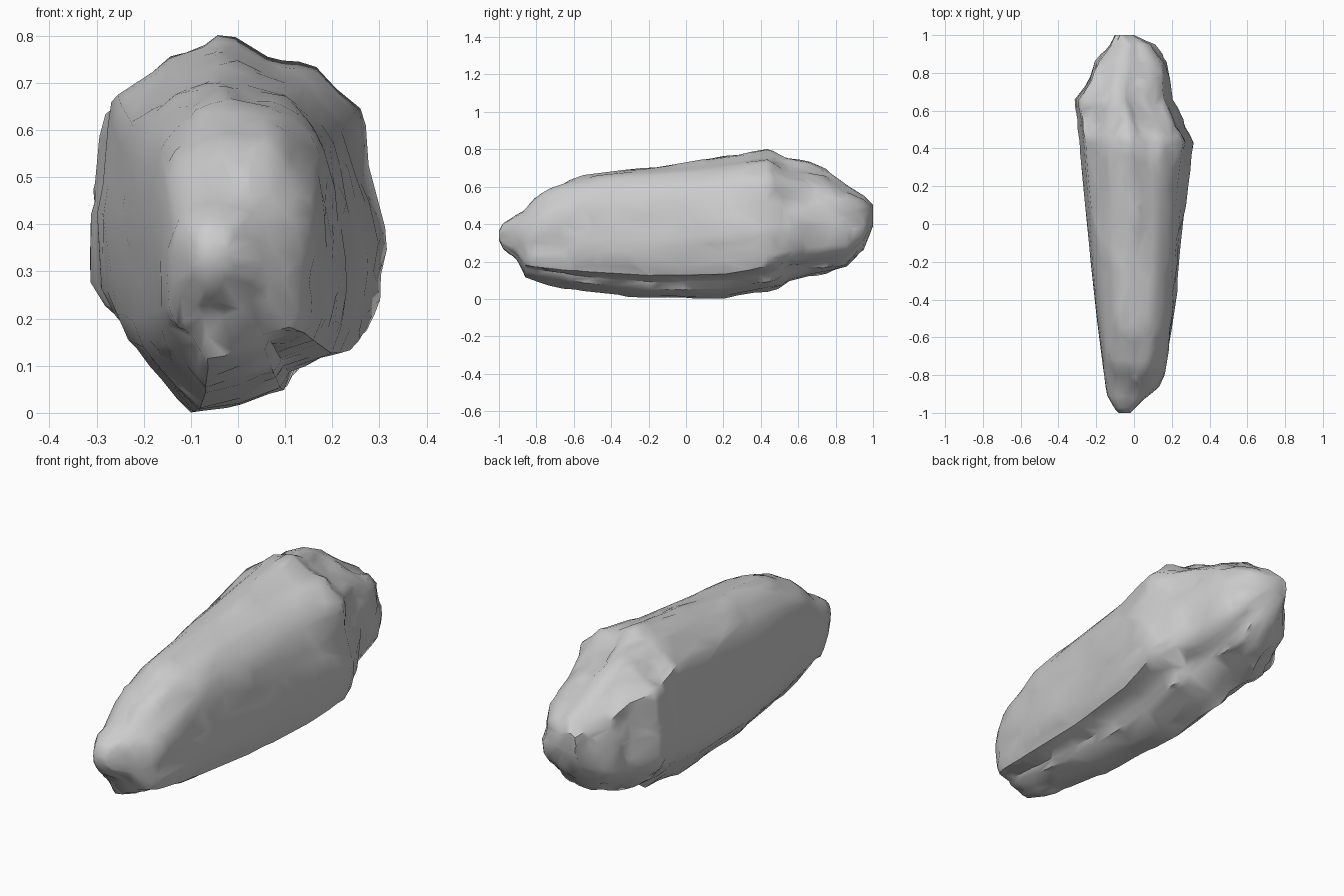
import bpy
import bmesh
import math
from mathutils import Vector, noise

default_cube = bpy.data.objects.get("Cube")
if default_cube:
    bpy.data.objects.remove(default_cube, do_unlink=True)

# Stations along the boulder: y, left edge, right edge, underside, crest
STATIONS = [
    (-1, -.08, -.02, .32, .37), (-.98, -.1, 0, .28, .41),
    (-.91, -.14, .07, .22, .46), (-.86, -.15, .13, .13, .49),
    (-.8, -.16, .16, .11, .55), (-.74, -.17, .17, .09, .6),
    (-.55, -.19, .2, .05, .67), (-.2, -.23, .24, .01, .71),
    (.2, -.27, .28, .01, .77), (.45, -.29, .32, .06, .81),
    (.49, -.3, .28, .07, .79), (.55, -.3, .26, .1, .76),
    (.65, -.32, .21, .12, .74), (.76, -.24, .19, .15, .69),
    (.86, -.21, .17, .18, .62), (.95, -.13, .11, .27, .56),
    (1, -.1, 0, .4, .51),
]

# Cross-section of the broad rear in the unit square, clockwise from the crest
PROFILE = [
    (-.19, 1), (0, .97), (.16, .87), (.48, .79), (.8, .6), (.88, .25),
    (1, -.1), (.95, -.48), (.84, -.66), (.43, -.76), (.36, -.86), (0, -.96),
    (-.38, -1), (-.7, -.75), (-.87, -.6), (-.96, -.45), (-1, 0),
    (-.94, .25), (-.9, .67), (-.65, .8), (-.48, .92),
]
RINGS = 70
PER_SIDE = 3


def station_at(y):
    """Interpolate the outline between two neighbouring stations."""
    for first, second in zip(STATIONS, STATIONS[1:]):
        if y <= second[0]:
            t = (y - first[0]) / (second[0] - first[0])
            return [a + (b - a) * t for a, b in zip(first, second)][1:]
    return STATIONS[-1][1:]


def fine_profile():
    """Subdivide the cross-section evenly along each of its sides."""
    points = []
    for start, end in zip(PROFILE, PROFILE[1:] + PROFILE[:1]):
        for step in range(PER_SIDE):
            points.append(Vector(start).lerp(Vector(end), step / PER_SIDE))
    return points


def rounded(corner, y):
    """Round the upper half toward the nose; the lower half keeps its ledge."""
    power = 2.5
    reach = abs(corner.x) ** power + abs(corner.y) ** power
    oval = corner / reach ** (1 / power)
    softness = min(.8, max(0, (.5 - y) / .9))
    # Fade the rounding out around the widest line
    softness *= min(1, max(0, corner.y + .3) / .4)
    return corner.lerp(oval, softness)


def weather(point, centre, u):
    """Push the surface in or out: soft dents plus chipped ledges."""
    outward = point - centre
    size = outward.length
    broad = noise.noise(Vector((point.x * 5, point.y * 3, point.z * 5)))
    chip = noise.noise(Vector((point.x * 9, point.y * 4, point.z * 9 + 7)))
    amount = .016 * broad + (.006 if chip > .1 else -.004)
    # Both ends are rough, the long middle is calm
    if -.65 < point.y < .4:
        amount *= .5
    # The cleaved side is almost flat
    if u < -.85 and point.y < .6:
        amount *= .3
    return point + outward.normalized() * amount * min(1, size / .2)


def build_boulder():
    bm = bmesh.new()
    profile = fine_profile()
    rings = []
    for i in range(RINGS + 1):
        # Rings crowd together toward both tips
        y = -math.cos(math.pi * i / RINGS)
        left, right, low, high = station_at(y)
        centre = Vector(((left + right) / 2, y, (low + high) / 2))
        ring = []
        for corner in profile:
            u, v = rounded(corner, y)
            offset = Vector((u * (right - left) / 2, 0, v * (high - low) / 2))
            ring.append(bm.verts.new(weather(centre + offset, centre, u)))
        rings.append(ring)

    # Skin between rings and close both tips
    for ring, following in zip(rings, rings[1:]):
        for j in range(len(ring)):
            k = (j + 1) % len(ring)
            bm.faces.new((ring[j], ring[k], following[k], following[j]))
    bm.faces.new(rings[0])
    bm.faces.new(rings[-1])
    bmesh.ops.recalc_face_normals(bm, faces=bm.faces[:])

    # Rest the stone on the ground
    lowest = min(vert.co.z for vert in bm.verts)
    bmesh.ops.translate(bm, verts=bm.verts[:], vec=(0, 0, -lowest))

    mesh = bpy.data.meshes.new("boulder")
    bm.to_mesh(mesh)
    bm.free()
    stone_object = bpy.data.objects.new("boulder", mesh)
    bpy.context.collection.objects.link(stone_object)
    return stone_object


# Plain stone colour
stone = bpy.data.materials.new("stone grey")
stone.use_nodes = True
grey = (.6, .6, .6, 1)
stone.diffuse_color = grey
stone.node_tree.nodes["Principled BSDF"].inputs["Base Color"].default_value = grey

boulder = build_boulder()
boulder.data.materials.append(stone)

# Reduce to irregular facets, then smooth all but the sharp ledges
bpy.ops.object.select_all(action="DESELECT")
boulder.select_set(True)
bpy.context.view_layer.objects.active = boulder
facets = boulder.modifiers.new("facets", "DECIMATE")
facets.ratio = .2
bpy.ops.object.modifier_apply(modifier=facets.name)
bpy.ops.object.shade_smooth_by_angle(angle=math.radians(45))
